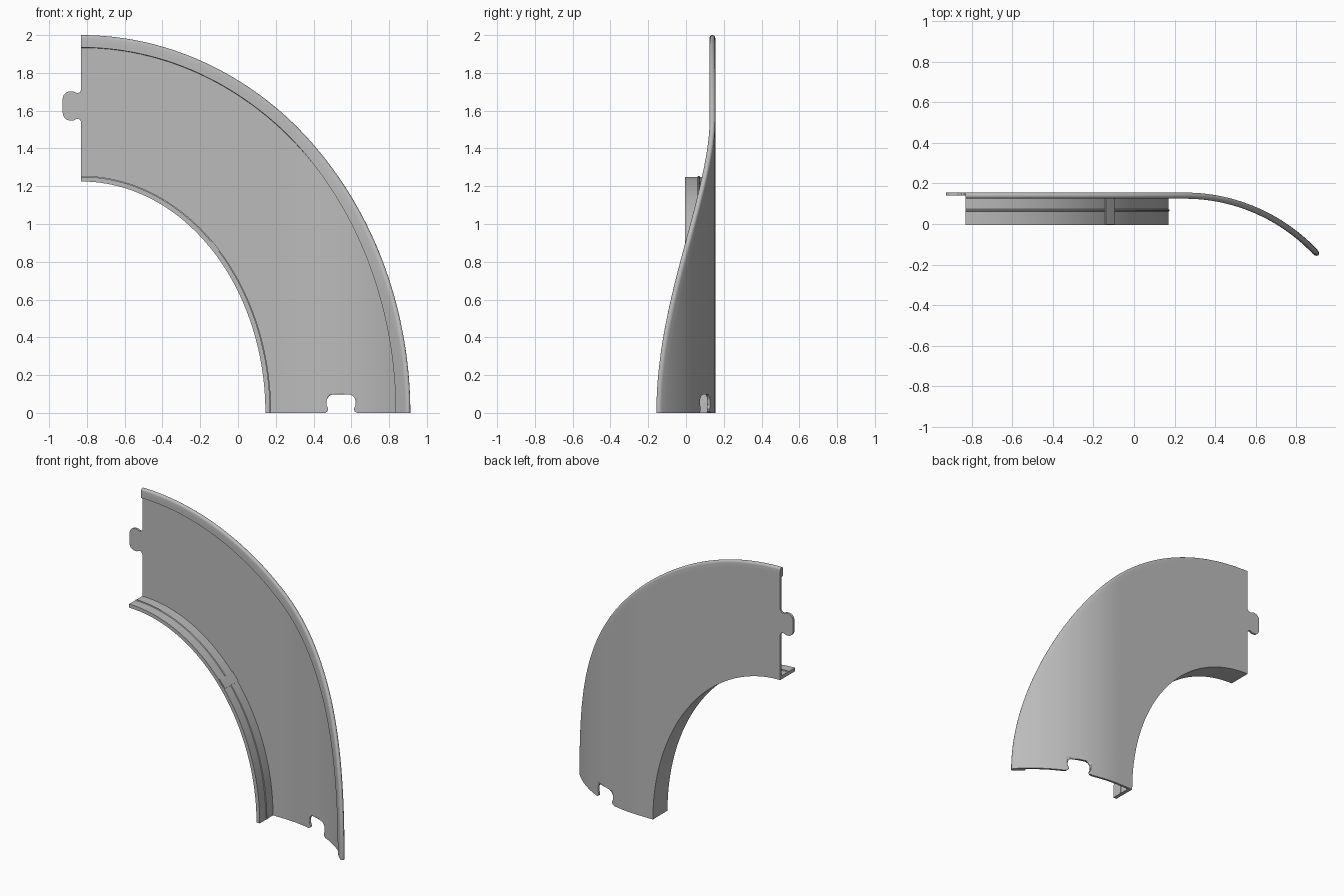
import bpy, bmesh
from math import sin, cos, asin, pi, radians, sqrt

if "Cube" in bpy.data.objects:
    bpy.data.objects.remove(bpy.data.objects["Cube"])

CX = -0.83           # centre of the quarter arc
BACK = 0.155         # back plane of the panel
BEND_X, BEND_R = 0.25, 0.9
STEPS = 72

grey = bpy.data.materials.new("plain grey")
grey.use_nodes = True
grey.diffuse_color = (0.5, 0.5, 0.5, 1)
grey.node_tree.nodes["Principled BSDF"].inputs["Base Color"].default_value = (0.5, 0.5, 0.5, 1)


def finish(name, bm, angle=25):
    bmesh.ops.recalc_face_normals(bm, faces=bm.faces)
    mesh = bpy.data.meshes.new(name)
    bm.to_mesh(mesh)
    bm.free()
    mesh.materials.append(grey)
    ob = bpy.data.objects.new(name, mesh)
    bpy.context.collection.objects.link(ob)
    bpy.ops.object.select_all(action='DESELECT')
    bpy.context.view_layer.objects.active = ob
    ob.select_set(True)
    bpy.ops.object.shade_smooth_by_angle(angle=radians(angle))
    return ob


def place(w, d, t):
    """Point at width w from the inner arc, depth d in front of the back skin."""
    x, z = CX + (1 + w) * cos(t), (1.25 + w) * sin(t)
    if x <= BEND_X:
        return x, BACK - d, z
    phi = asin((x - BEND_X) / BEND_R)
    r = BEND_R - d
    return BEND_X + r * sin(phi), BACK - BEND_R + r * cos(phi), z


def sweep(name, section, t0, t1, steps):
    bm = bmesh.new()
    rings = [[bm.verts.new(place(w, d, t0 + (t1 - t0) * i / steps)) for w, d in section]
             for i in range(steps + 1)]
    n = len(section)
    for a, b in zip(rings, rings[1:]):
        for k in range(n):
            m = (k + 1) % n
            bm.faces.new((a[k], a[m], b[m], b[k]))
    bm.faces.new(rings[0])
    bm.faces.new(rings[-1])
    return finish(name, bm)


def prism(name, outline, y0, y1):
    bm = bmesh.new()
    face = bm.faces.new([bm.verts.new((x, y0, z)) for x, z in outline])
    new = bmesh.ops.extrude_face_region(bm, geom=[face])["geom"]
    bmesh.ops.translate(bm, vec=(0, y1 - y0, 0),
                        verts=[v for v in new if isinstance(v, bmesh.types.BMVert)])
    return finish(name, bm)


def line(w0, w1, d, n):
    return [(w0 + (w1 - w0) * i / n, d) for i in range(n + 1)]


def knob(half=0.077, neck=0.068, length=0.098):
    """Half outline of the connector as (side, reach), mirrored to a full one."""
    r = 0.04
    side = [(half + 0.008, -0.01), (half + 0.008, 0), (neck + 0.004, 0.008), (neck, 0.02),
            (neck + 0.003, 0.03), (half, 0.042)]
    side += [(half - r + r * cos(a), length - r + r * sin(a))
             for a in (pi / 2 * i / 6 for i in range(7))]
    return side + [(-s, h) for s, h in reversed(side)]


# Panel with rolled outer rim and inner flange, swept as one section
section = line(-0.025, 0.735, 0, 28)
section += [(0.735 + 0.015 * cos(a), 0.015 + 0.015 * sin(a))
            for a in (-pi / 2 + pi * i / 8 for i in range(1, 8))]
section += line(0.735, 0.685, 0.03, 2)
section += line(0.683, 0, 0.015, 26)
section += [(0, 0.082), (0.005, 0.085), (0.005, 0.09), (0, 0.093), (0, 0.16), (-0.025, 0.16)]
panel = sweep("curved_panel", section, 0, pi / 2, STEPS)

# Socket cut in the lower end
cutter = prism("socket_cutter", [(0.546 + s, h) for s, h in knob()], -0.5, 0.5)
cutter.hide_render = True
bpy.context.view_layer.objects.active = panel
cut = panel.modifiers.new("socket", 'BOOLEAN')
cut.object = cutter
cut.solver = 'EXACT'
bpy.ops.object.modifier_apply(modifier=cut.name)
bpy.data.objects.remove(cutter)

# Connector tab on the upper end
prism("connector_tab", [(CX - h, 1.625 + s) for s, h in knob()], BACK - 0.015, BACK)

# Raised clip across the flange
sweep("flange_clip", [(-0.004, 0.015), (0.006, 0.015), (0.006, 0.158), (-0.004, 0.158)],
      radians(43.2), radians(46.6), 4)
